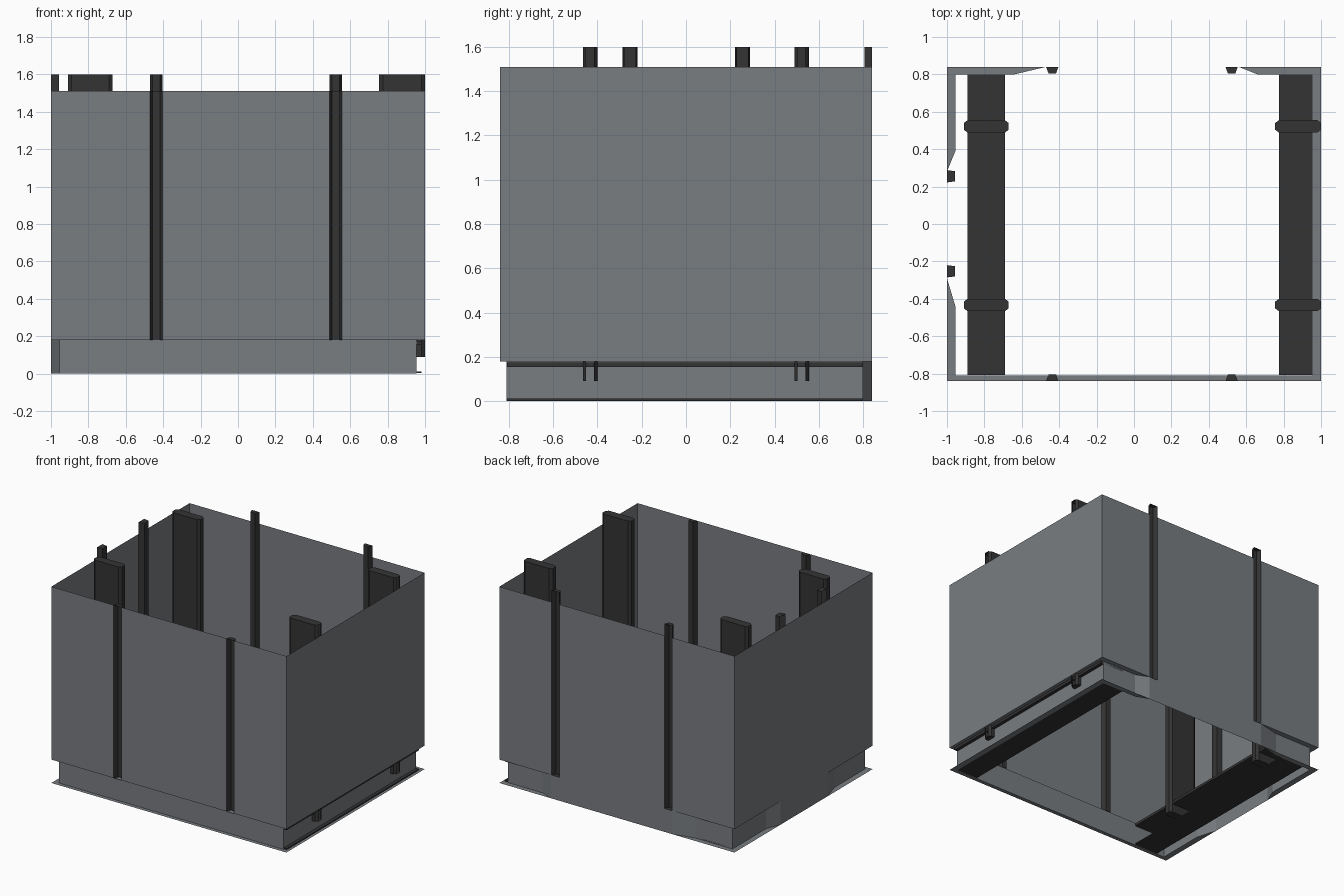
import bpy, bmesh

if "Cube" in bpy.data.objects:
    bpy.data.objects.remove(bpy.data.objects["Cube"])


def material(name, c):
    m = bpy.data.materials.new(name)
    m.diffuse_color = (*c, 1)
    m.use_nodes = True
    m.node_tree.nodes["Principled BSDF"].inputs["Base Color"].default_value = m.diffuse_color
    return m


GRAY = material("panel_gray", (0.19, 0.205, 0.22))
DARK = material("dark_rubber", (0.034, 0.034, 0.034))
Z0, Z1, ZTOP = 0.18, 1.51, 1.60


def build(name, quads, mat):
    """Object made from a list of faces, each a list of points."""
    bm = bmesh.new()
    for q in quads:
        bm.faces.new([bm.verts.new(p) for p in q])
    bmesh.ops.remove_doubles(bm, verts=bm.verts, dist=0.0001)
    bmesh.ops.recalc_face_normals(bm, faces=bm.faces)
    me = bpy.data.meshes.new(name)
    bm.to_mesh(me)
    bm.free()
    me.materials.append(mat)
    ob = bpy.data.objects.new(name, me)
    bpy.context.collection.objects.link(ob)
    return ob


def upright(a, b, z0, z1):
    """Vertical quad over the segment a-b."""
    return [(*a, z0), (*b, z0), (*b, z1), (*a, z1)]


def post(name, pts, z0, z1, closed=False):
    """Capped post; left open between last and first point unless closed."""
    n = len(pts)
    quads = [upright(pts[i], pts[(i + 1) % n], z0, z1)
             for i in range(n if closed else n - 1)]
    quads += [[(*p, z) for p in pts] for z in (z0, z1)]
    return build(name, quads, DARK)


# Outer walls, with slots in front and back for the channel rails
RAILS = (-0.437, 0.522)
HW = 0.033
cuts = [-1] + [x + s * HW for x in RAILS for s in (-1, 1)] + [1]
walls = [upright((x, -0.84), (x, 0.84), Z0, Z1) for x in (-1, 1)]
for y in (-0.84, 0.84):
    for a, b in zip(cuts[::2], cuts[1::2]):
        walls.append(upright((a, y), (b, y), Z0, Z1))
build("outer_walls", walls, GRAY)

# Recessed base skirt, flaring out to the wall on the back and left sides
outer = [(-1, -.84), (1, -.84), (1, .84), (.66, .84), (.56, .84), (-.47, .84),
         (-.64, .84), (-1, .84), (-1, .39), (-1, .28), (-1, -.29), (-1, -.44)]
inner = [(-.955, -.81), (.955, -.81), (.955, .8), (.66, .8), (.56, .84), (-.47, .84),
         (-.64, .8), (-.955, .8), (-.955, .39), (-1, .28), (-1, -.29), (-.955, -.44)]
skirt, ledge, flange = [], [], []
for i in range(len(outer)):
    j = (i + 1) % len(outer)
    skirt.append(upright(inner[i], inner[j], 0, Z0))
    ring = []
    for p in (outer[i], outer[j], inner[j], inner[i]):
        if p not in ring:
            ring.append(p)
    if len(ring) > 2:
        ledge.append([(*p, Z0) for p in ring])
        flange.append([(*p, 0) for p in ring])
build("base_skirt", skirt, GRAY)
build("wall_ledge", ledge, GRAY)
build("bottom_flange", flange, GRAY)

# Channel rails in the front and back walls
for k, x in enumerate(RAILS):
    for side, s, top in (("front", -1, Z1), ("back", 1, ZTOP)):
        o, i = s * 0.84, s * 0.805
        post(f"{side}_rail_{k}", [(x - HW, o), (x - 0.02, i), (x + 0.02, i), (x + HW, o)],
             Z0, top)

# Small rails inside the left wall
for k, y in enumerate((-0.253, 0.255)):
    post(f"left_rail_{k}", [(-1, y - HW), (-0.957, y - 0.027), (-0.957, y + 0.027), (-1, y + HW)],
         Z0, ZTOP)

# Wide upright plates with chamfered ends
for k, y in enumerate((-0.433, 0.522)):
    for side, xa, xb in (("left", -0.91, -0.67), ("right", 0.755, 1.0)):
        pts = [(xb, y + .018), (xb - .02, y + HW), (xa + .02, y + HW), (xa, y + .018),
               (xa, y - .018), (xa + .02, y - HW), (xb - .02, y - HW), (xb, y - .018)]
        post(f"{side}_upright_{k}", pts, 0.09, ZTOP, closed=(side == "left"))

# Long floor beams: a lower and an upper strip on each side
for side, xa, xb in (("left", -0.89, -0.69), ("right", 0.775, 0.98)):
    for level, z0, z1 in (("lower", 0.003, 0.012), ("upper", 0.155, 0.175)):
        pts = [(xa, -0.808), (xb, -0.808), (xb, 0.80), (xa, 0.80)]
        post(f"{side}_{level}_beam", pts, z0, z1, closed=True)
